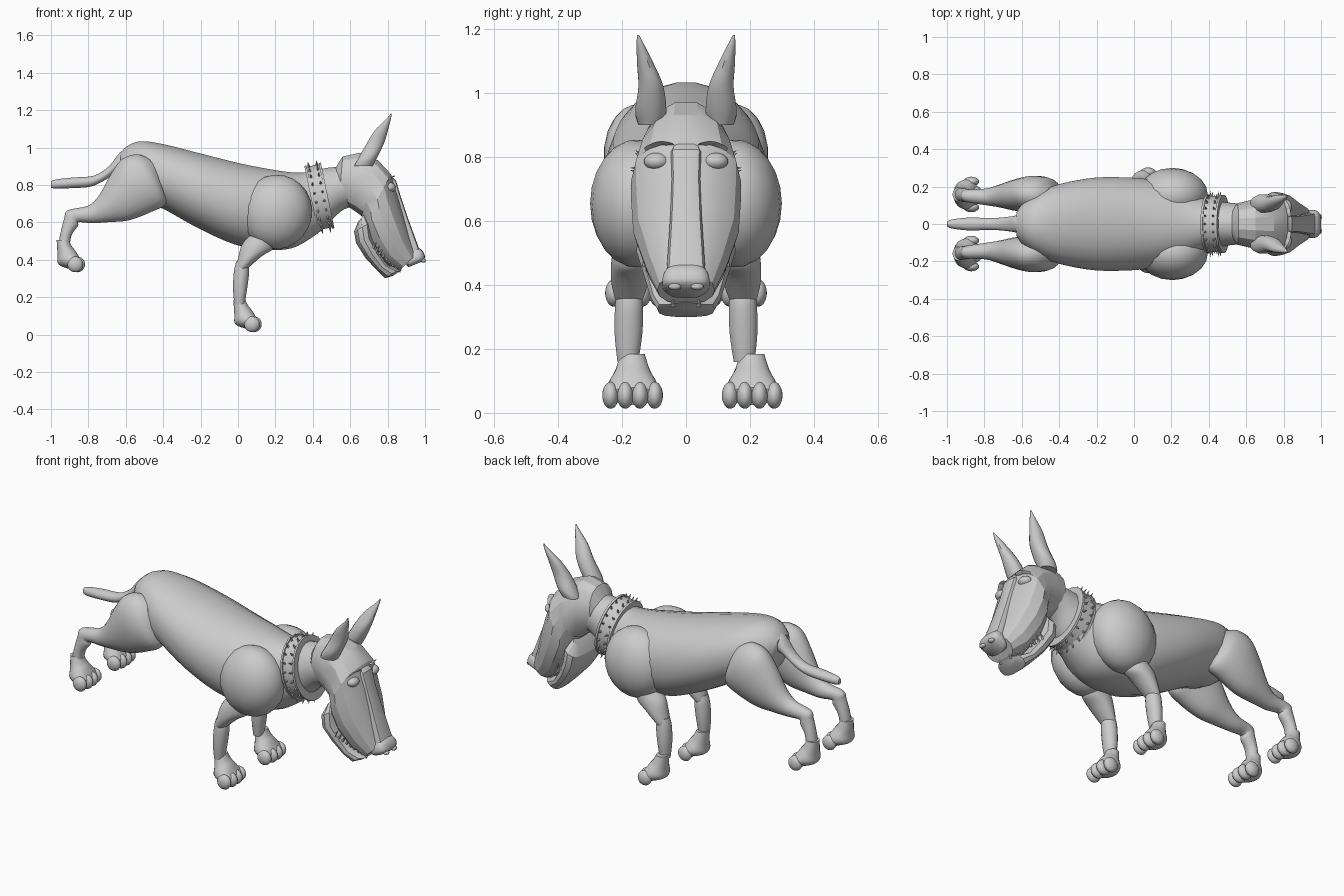
import bpy, bmesh, math
from mathutils import Vector, Matrix

cube = bpy.data.objects.get("Cube")
if cube:
    bpy.data.objects.remove(cube, do_unlink=True)

grey = bpy.data.materials.new("plain grey")
grey.use_nodes = True
grey.diffuse_color = (.6, .6, .6, 1)
grey.node_tree.nodes["Principled BSDF"].inputs["Base Color"].default_value = grey.diffuse_color
SIDES = (("near", -1), ("far", 1))


def finish(name, bm, angle=40):
    """Turn a bmesh into a shaded, coloured object."""
    bmesh.ops.recalc_face_normals(bm, faces=bm.faces)
    mesh = bpy.data.meshes.new(name)
    bm.to_mesh(mesh)
    bm.free()
    mesh.materials.append(grey)
    obj = bpy.data.objects.new(name, mesh)
    bpy.context.collection.objects.link(obj)
    bpy.ops.object.select_all(action='DESELECT')
    obj.select_set(True)
    bpy.context.view_layer.objects.active = obj
    bpy.ops.object.shade_smooth_by_angle(angle=math.radians(angle))
    return obj


def spline(a, b, c, d, t):
    return tuple(q + t * ((r - p) + t * ((2*p - 5*q + 4*r - s) + t * (3*(q - r) + s - p))/1) / 2
                 for p, q, r, s in zip(a, b, c, d))


def add_loft(bm, stations, steps=4, sides=20, power=1, side=1, shift=(0, 0, 0)):
    """Skin through oval sections: upper x, z, lower x, z, centre y, half width."""
    last = len(stations) - 1
    rows = []
    for i in range(last):
        four = [stations[min(max(i + k, 0), last)] for k in (-1, 0, 1, 2)]
        rows += [spline(*four, j / steps) for j in range(steps)]
    rows.append(stations[last])
    squash = lambda v: math.copysign(abs(v) ** power, v)
    rings = []
    for x1, z1, x2, z2, y, w in rows:
        ring = []
        for k in range(sides):
            a = math.tau * (k + .5) / sides
            u, v = squash(math.cos(a)), squash(math.sin(a))
            ring.append(bm.verts.new((shift[0] + (x1 + x2) / 2 + u * (x1 - x2) / 2,
                                      side * (y + w * v) + shift[1],
                                      shift[2] + (z1 + z2) / 2 + u * (z1 - z2) / 2)))
        rings.append(ring)
    for r, s in zip(rings, rings[1:]):
        for k in range(sides):
            n = (k + 1) % sides
            bm.faces.new((r[k], r[n], s[n], s[k]))
    bm.faces.new(rings[0])
    bm.faces.new(rings[-1])


def loft(name, stations, angle=40, **options):
    bm = bmesh.new()
    add_loft(bm, stations, **options)
    return finish(name, bm, angle)


def add_ball(bm, centre, size, tilt=0):
    matrix = Matrix.Translation(centre) @ Matrix.Rotation(tilt, 4, 'Y') @ Matrix.Diagonal((*size, 1))
    bmesh.ops.create_uvsphere(bm, u_segments=20, v_segments=12, radius=1, matrix=matrix)


def ball(name, centre, size, tilt=0):
    bm = bmesh.new()
    add_ball(bm, centre, size, tilt)
    return finish(name, bm)


def add_spike(bm, base, direction, radius, length):
    direction = Vector(direction).normalized()
    turn = direction.to_track_quat('Z', 'Y').to_matrix().to_4x4()
    place = Matrix.Translation(Vector(base) + direction * length / 2)
    bmesh.ops.create_cone(bm, cap_ends=True, segments=6, radius1=radius, radius2=0,
                          depth=length, matrix=place @ turn)


# Trunk, neck and tail
loft("body", [
    (-.63, .97, -.62, .85, 0, .07), (-.59, 1.01, -.58, .76, 0, .12), (-.52, 1.035, -.5, .7, 0, .17),
    (-.4, 1.02, -.4, .67, 0, .215), (-.2, .97, -.22, .57, 0, .25), (0, .92, -.02, .48, 0, .25),
    (.15, .89, .15, .45, 0, .23), (.28, .87, .29, .46, 0, .19), (.37, .87, .4, .52, 0, .14),
    (.45, .89, .49, .59, 0, .125)], power=.92)
loft("neck", [(.34, .86, .4, .53, 0, .14), (.46, .89, .49, .6, 0, .12),
              (.54, .9, .57, .67, 0, .11), (.62, .92, .66, .68, 0, .1)])
loft("tail", [(-.55, 1.02, -.58, .88, 0, .06), (-.63, .975, -.64, .87, 0, .045),
              (-.69, .9, -.72, .82, 0, .035), (-.77, .85, -.79, .79, 0, .032),
              (-.88, .84, -.88, .783, 0, .035), (-.97, .83, -.97, .78, 0, .025),
              (-1, .82, -1, .785, 0, .012)])

# Paw shared by all four legs
PAW = [(-.03, .18, .035, .18, 0, .038), (-.025, .1, .05, .15, 0, .055),
       (-.02, .05, .07, .125, 0, .075), (.04, .025, .085, .1, 0, .085), (.08, .02, .1, .075, 0, .08)]


def paw(name, x, y, z):
    bm = bmesh.new()
    add_loft(bm, PAW, shift=(x, y, z))
    for k in range(4):
        off = k - 1.5
        reach = .085 - .01 * abs(off)
        add_ball(bm, (x + reach, y + off * .046, z + .05), (.042, .026, .042), .25)
    finish(name, bm)


for label, s in SIDES:
    # Fore legs
    ball(label + "_shoulder", (.205, s * .155, .655), (.19, .145, .2), .2)
    loft(label + "_upper_fore_leg", [
        (.06, .53, .2, .48, .16, .07), (.02, .48, .18, .45, .17, .065),
        (0, .41, .13, .42, .175, .06), (-.01, .36, .06, .36, .178, .045),
        (0, .34, .04, .34, .178, .03)], side=s)
    loft(label + "_lower_fore_leg", [
        (-.01, .39, .05, .39, .178, .035), (-.022, .34, .06, .34, .178, .044),
        (-.027, .25, .05, .25, .18, .044), (-.02, .16, .035, .16, .182, .033)], side=s)
    paw(label + "_fore_paw", .005, .187 * s + .02, .005)
    # Hind legs
    loft(label + "_thigh", [
        (-.47, .94, -.4, .8, .15, .05), (-.54, .965, -.385, .7, .155, .09),
        (-.62, .94, -.46, .655, .16, .098), (-.68, .86, -.58, .61, .155, .085),
        (-.74, .75, -.69, .6, .15, .062), (-.8, .69, -.78, .595, .145, .045),
        (-.91, .665, -.85, .6, .15, .036), (-.93, .62, -.855, .58, .152, .036),
        (-.95, .54, -.89, .53, .155, .036), (-.965, .46, -.9, .46, .157, .036)], side=s)
    paw(label + "_hind_paw", -.94, .158 * s, .325)

# Collar band, raised rims and studs
centre, axis = Vector((.435, 0, .735)), Vector((.97, 0, .2)).normalized()
up = Vector((-axis.z, 0, axis.x))


def collar_point(angle, along, height=.173, width=.155):
    return centre + axis * along + up * height * math.cos(angle) + Vector((0, width * math.sin(angle), 0))


def band(name, start, end, grow):
    rows = []
    for along, extra in ((start, -.02), (start, grow), (end, grow), (end, -.02)):
        top = collar_point(0, along, .173 + extra)
        low = collar_point(math.pi, along, .173 + extra)
        rows.append((top.x, top.z, low.x, low.z, 0, .15 + extra))
    loft(name, rows, steps=1, sides=32)


band("collar", -.045, .045, 0)
band("collar_back_rim", -.045, -.033, .007)
band("collar_front_rim", .033, .045, .007)
bm = bmesh.new()
for row in (-.022, .022):
    for k in range(22):
        p = collar_point(math.tau * k / 22, row, .17, .148)
        add_spike(bm, p, p - centre - axis * row, .007, .03)
finish("collar_spikes", bm)

# Head: faceted skull and muzzle, raised nose bridge, lower jaw
loft("head", [
    (.52, .89, .52, .78, 0, .07), (.56, .955, .54, .71, 0, .11), (.65, .975, .62, .66, 0, .13),
    (.75, .935, .66, .63, 0, .15), (.82, .86, .67, .59, 0, .172), (.84, .79, .67, .55, 0, .172),
    (.88, .66, .71, .47, 0, .165), (.92, .53, .78, .38, 0, .125), (.955, .43, .86, .34, 0, .09)],
    angle=25, steps=1, sides=14, power=.9)
loft("nose_bridge", [
    (.8, .86, .77, .82, 0, .035), (.845, .825, .78, .78, 0, .048), (.87, .74, .8, .7, 0, .045),
    (.91, .62, .84, .59, 0, .05), (.965, .47, .88, .44, 0, .06), (.985, .42, .9, .37, 0, .065)],
    angle=30, steps=1, sides=12, power=.4)
loft("nose", [(.955, .47, .9, .44, 0, .05), (.985, .45, .9, .41, 0, .07),
              (1, .415, .9, .375, 0, .073), (.985, .39, .91, .36, 0, .05)], power=.6)
loft("lower_jaw", [
    (.68, .65, .64, .6, 0, .1), (.71, .6, .62, .55, 0, .15), (.72, .52, .63, .49, 0, .155),
    (.76, .44, .68, .41, 0, .13), (.8, .375, .74, .345, 0, .11), (.86, .35, .785, .3, 0, .09),
    (.875, .345, .83, .315, 0, .06)], angle=30, steps=1, sides=14, power=.7)

# Teeth along both edges of the lower jaw
bm = bmesh.new()
for label, s in SIDES:
    for k in range(9):
        t = k / 8
        add_spike(bm, (.72 + .14 * t, s * (.13 - .09 * t), .46 - .125 * t), (.5, 0, .8), .008, .04)
finish("teeth", bm)

for label, s in SIDES:
    ball(label + "_nostril", (.99, s * .035, .395), (.014, .02, .011))
    ball(label + "_eye", (.81, s * .092, .787), (.034, .04, .027))
    # Angled brow above the eye
    loft(label + "_brow", [(.815, .835, .8, .82, .12, .01), (.835, .85, .8, .835, .08, .02),
                           (.84, .845, .8, .83, .05, .012)], side=s)
    # Tall pointed ear
    loft(label + "_ear", [
        (.62, .9, .72, .9, .11, .04), (.635, .93, .75, .955, .11, .05), (.68, 1.01, .785, 1.03, .11, .04),
        (.73, 1.09, .805, 1.1, .128, .026), (.79, 1.15, .818, 1.155, .143, .012),
        (.818, 1.183, .822, 1.183, .15, .003)], side=s, sides=12, power=.9)
